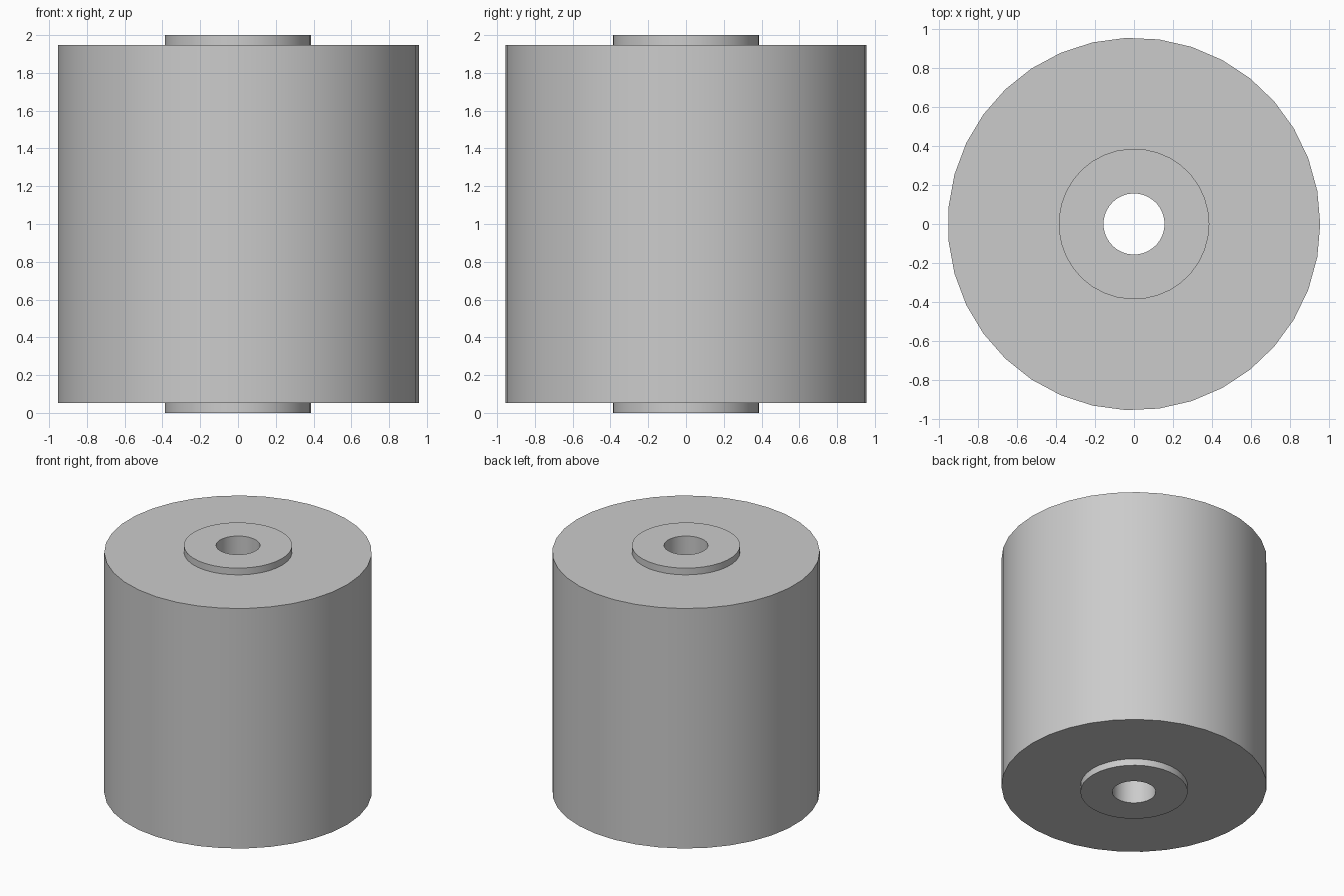
import bpy
import bmesh
import math

cube = bpy.data.objects.get("Cube")
if cube:
    bpy.data.objects.remove(cube, do_unlink=True)

grey = bpy.data.materials.new("light grey")
grey.use_nodes = True
colour = (0.6, 0.6, 0.6, 1)
grey.diffuse_color = colour
grey.node_tree.nodes["Principled BSDF"].inputs["Base Color"].default_value = colour


def tube(name, outer, inner, bottom, top, sides):
    """Closed hollow cylinder with a corner on +x."""
    bm = bmesh.new()
    profile = [(outer, bottom), (outer, top), (inner, top), (inner, bottom)]
    rings = []
    for r, z in profile:
        angles = [math.tau * i / sides for i in range(sides)]
        rings.append([bm.verts.new((r * math.cos(a), r * math.sin(a), z)) for a in angles])
    for k, ring in enumerate(rings):
        after = rings[(k + 1) % len(rings)]
        for i in range(sides):
            j = (i + 1) % sides
            bm.faces.new((ring[i], ring[j], after[j], after[i]))
    bmesh.ops.recalc_face_normals(bm, faces=bm.faces)
    mesh = bpy.data.meshes.new(name)
    bm.to_mesh(mesh)
    bm.free()
    mesh.materials.append(grey)
    obj = bpy.data.objects.new(name, mesh)
    bpy.context.collection.objects.link(obj)
    bpy.ops.object.select_all(action="DESELECT")
    obj.select_set(True)
    bpy.context.view_layer.objects.active = obj
    bpy.ops.object.shade_smooth_by_angle(angle=math.radians(30))
    return obj


# Thick outer sleeve around a longer bored core
tube("outer_sleeve", 0.957, 0.386, 0.053, 1.947, 35)
tube("inner_core", 0.387, 0.157, 0, 2, 35)
